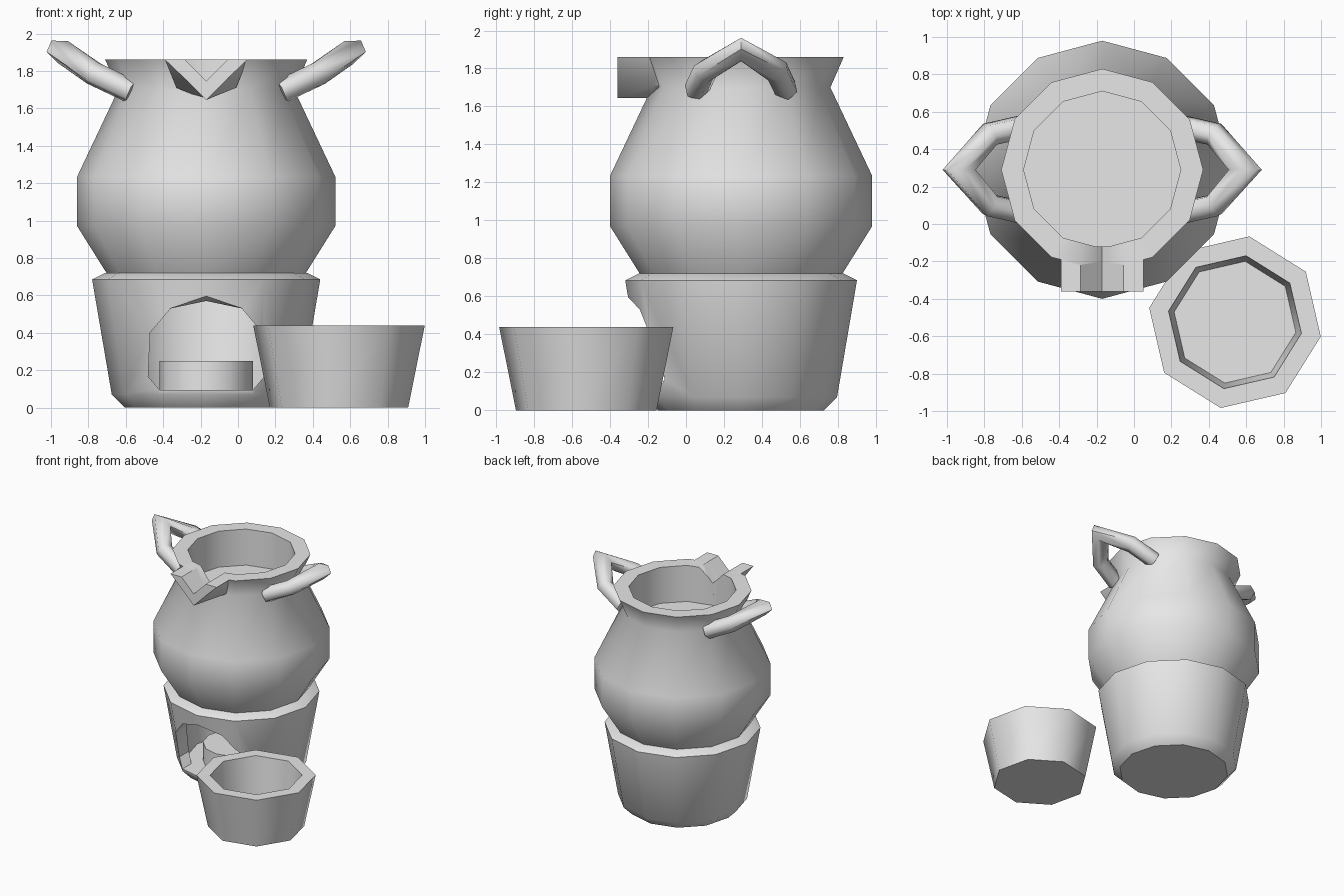
import bpy, bmesh, math
from mathutils import Vector

if "Cube" in bpy.data.objects:
    bpy.data.objects.remove(bpy.data.objects["Cube"], do_unlink=True)

clay = bpy.data.materials.new("grey clay")
clay.use_nodes = True
clay.diffuse_color = (0.8, 0.8, 0.8, 1)
clay.node_tree.nodes["Principled BSDF"].inputs["Base Color"].default_value = (0.8, 0.8, 0.8, 1)

AX, AY = -0.17, 0.29  # axis shared by stove and pot


def loft(name, rings):
    """Closed solid skinned through a list of equal-sized point rings."""
    bm = bmesh.new()
    loops = [[bm.verts.new(p) for p in ring] for ring in rings]
    n = len(loops[0])
    for a, b in zip(loops, loops[1:]):
        for i in range(n):
            j = (i + 1) % n
            bm.faces.new((a[i], a[j], b[j], b[i]))
    bm.faces.new(loops[0][::-1])
    bm.faces.new(loops[-1])
    bmesh.ops.recalc_face_normals(bm, faces=bm.faces)
    mesh = bpy.data.meshes.new(name)
    bm.to_mesh(mesh)
    bm.free()
    ob = bpy.data.objects.new(name, mesh)
    bpy.context.collection.objects.link(ob)
    mesh.materials.append(clay)
    return ob


def lathe(name, profile, sides, cx=AX, cy=AY, turn=0.0):
    """Solid of revolution from (radius, height) pairs."""
    angles = [turn + math.tau * i / sides for i in range(sides)]
    return loft(name, [[(cx + r * math.cos(a), cy + r * math.sin(a), z) for a in angles]
                       for r, z in profile])


def tube(name, path, radius, sides=6):
    """Faceted tube with mitred corners."""
    pts = [Vector(p) for p in path]
    normal = (pts[1] - pts[0]).cross(pts[2] - pts[1]).normalized()
    rings = []
    for i, p in enumerate(pts):
        d0 = (p - pts[i - 1]).normalized() if i else (pts[1] - p).normalized()
        d1 = (pts[i + 1] - p).normalized() if i + 1 < len(pts) else d0
        along = (d0 + d1).normalized()
        up = (normal - along * normal.dot(along)).normalized()
        side = along.cross(up) / max(along.dot(d0), 0.6)
        angles = [math.tau * k / sides for k in range(sides)]
        rings.append([p + radius * (up * math.cos(a) + side * math.sin(a)) for a in angles])
    return loft(name, rings)


def cut(target, cutter):
    cutter.hide_render = True
    mod = target.modifiers.new("cut", "BOOLEAN")
    mod.operation = "DIFFERENCE"
    mod.solver = "EXACT"
    mod.object = cutter
    bpy.context.view_layer.objects.active = target
    bpy.ops.object.modifier_apply(modifier=mod.name)
    bpy.data.objects.remove(cutter, do_unlink=True)


def smooth(ob, degrees):
    bpy.ops.object.select_all(action="DESELECT")
    ob.select_set(True)
    bpy.context.view_layer.objects.active = ob
    bpy.ops.object.shade_smooth_by_angle(angle=math.radians(degrees))


def mirrored(half):
    """Complete a left-to-centre outline; the last point lies on the axis."""
    return half + [(-x, z) for x, z in half[-2::-1]]


# Stove base: hollow tub with a flared arched doorway
stove = lathe("stove_base", [(0.435, 0), (0.505, 0.07), (0.61, 0.685), (0.54, 0.72)], 12)
cut(stove, lathe("chamber_cutter", [(0.42, 0.095), (0.48, 0.64)], 12))
arch = mirrored([(-0.25, 0.095), (-0.31, 0.165), (-0.3, 0.4), (-0.19, 0.53), (0, 0.57)])


def arch_ring(y, scale):
    return [(AX + x * scale, y, 0.33 + (z - 0.33) * scale) for x, z in arch]


cut(stove, loft("door_cutter", [arch_ring(-0.42, 1.3), arch_ring(-0.24, 1.0), arch_ring(0.1, 1.0)]))
smooth(stove, 40)

# Round burner inside the stove
burner = lathe("burner", [(0.25, 0.09), (0.25, 0.25)], 12, cy=0.2)
smooth(burner, 40)

# Large pot with a recessed mouth
pot = lathe("pot", [(0.53, 0.715), (0.69, 0.97), (0.69, 1.235), (0.47, 1.7),
                    (0.54, 1.86), (0.42, 1.86), (0.42, 1.55)], 12)

# V-shaped pouring spout, widening where it joins the neck
front = [(-0.22, 1.86), (-0.11, 1.755), (0, 1.645), (0.11, 1.755), (0.22, 1.86)]
back = [(-0.22, 1.86), (-0.16, 1.71), (0, 1.645), (0.16, 1.71), (0.22, 1.86)]
spout = loft("spout", [[(AX + x, y, z) for x, z in outline]
                       for outline, y in ((front, -0.36), (back, -0.17), (back, -0.12))])


def channel():
    notch = [(-0.155, 1.9), (0, 1.745), (0.155, 1.9)]
    return loft("channel_cutter", [[(AX + x, y, z) for x, z in notch] for y in (-0.4, 0)])


for part in (pot, spout):
    cut(part, channel())
smooth(pot, 50)
smooth(spout, 25)

# Pair of bent handles on the shoulders
half_path = [(0.4, -0.235, 1.69), (0.6, -0.19, 1.785), (0.765, 0, 1.9)]
path = half_path + [(x, -y, z) for x, y, z in half_path[-2::-1]]
for name, s in (("left_handle", 1), ("right_handle", -1)):
    handle = tube(name, [(AX + s * x, AY + y, z) for x, y, z in path], 0.065)
    smooth(handle, 62)

# Small separate bowl
bowl = lathe("bowl", [(0.375, 0), (0.465, 0.44), (0.36, 0.44), (0.33, 0.08)], 8,
             0.54, -0.525, math.radians(-9.5))
smooth(bowl, 50)
